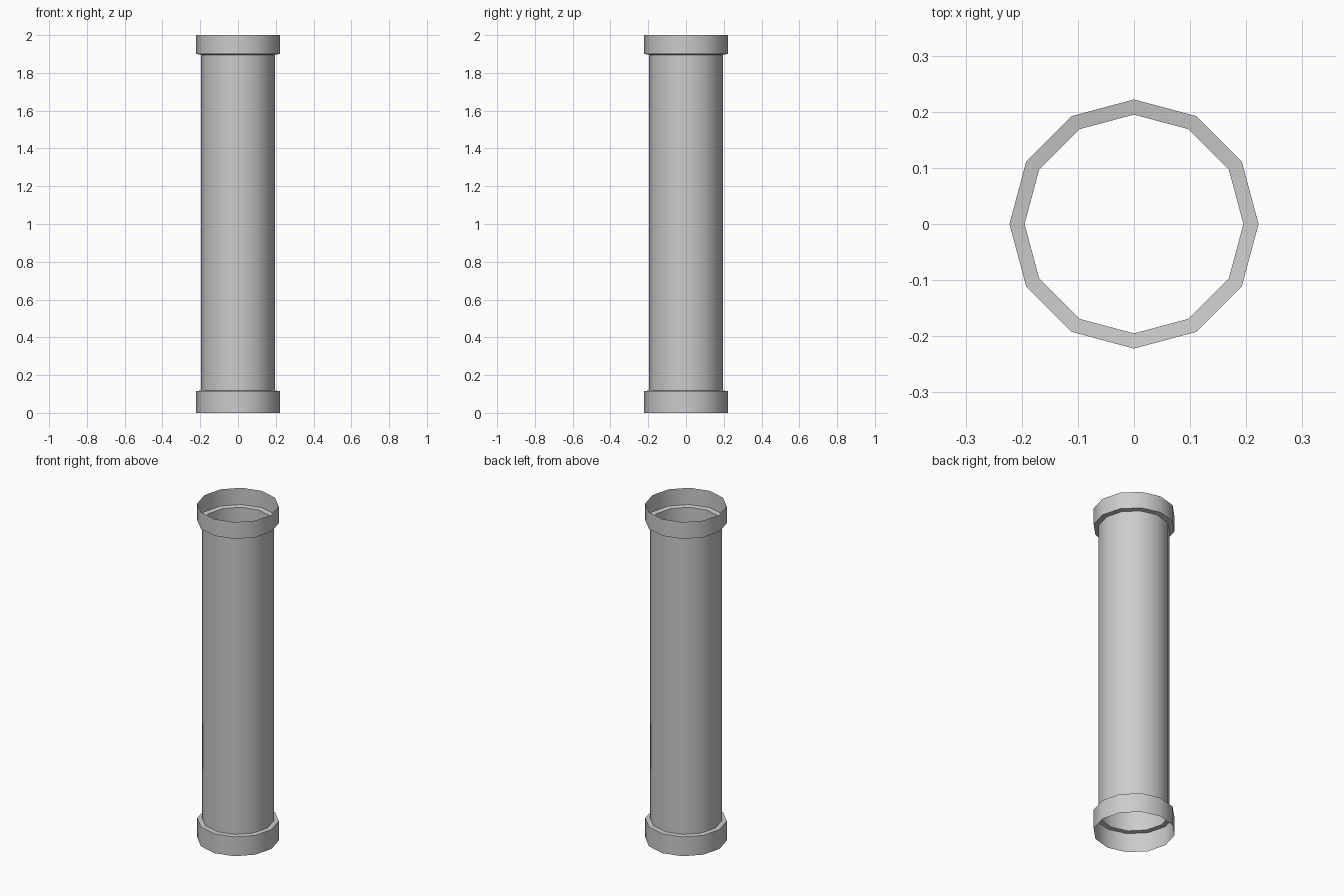
import bpy, bmesh, math

if "Cube" in bpy.data.objects:
    bpy.data.objects.remove(bpy.data.objects["Cube"])

SIDES = 12

# Open pipe profile (radius, height): wide collar, narrow shaft, wide collar
profile = [(0.222, 0.0), (0.222, 0.116), (0.195, 0.118),
           (0.195, 1.896), (0.222, 1.9), (0.222, 2.0)]


def lathe(name, points, sides):
    bm = bmesh.new()
    rings = []
    for r, z in points:
        rings.append([bm.verts.new((r * math.cos(2 * math.pi * i / sides),
                                    r * math.sin(2 * math.pi * i / sides), z))
                      for i in range(sides)])
    for low, high in zip(rings, rings[1:]):
        for i in range(sides):
            j = (i + 1) % sides
            bm.faces.new((low[i], low[j], high[j], high[i]))
    mesh = bpy.data.meshes.new(name)
    bm.to_mesh(mesh)
    bm.free()
    obj = bpy.data.objects.new(name, mesh)
    bpy.context.collection.objects.link(obj)
    return obj


# Single-walled pipe, open at both ends
pipe = lathe("pipe", profile, SIDES)
bpy.context.view_layer.objects.active = pipe
pipe.select_set(True)
bpy.ops.object.shade_smooth_by_angle(angle=math.radians(40))
